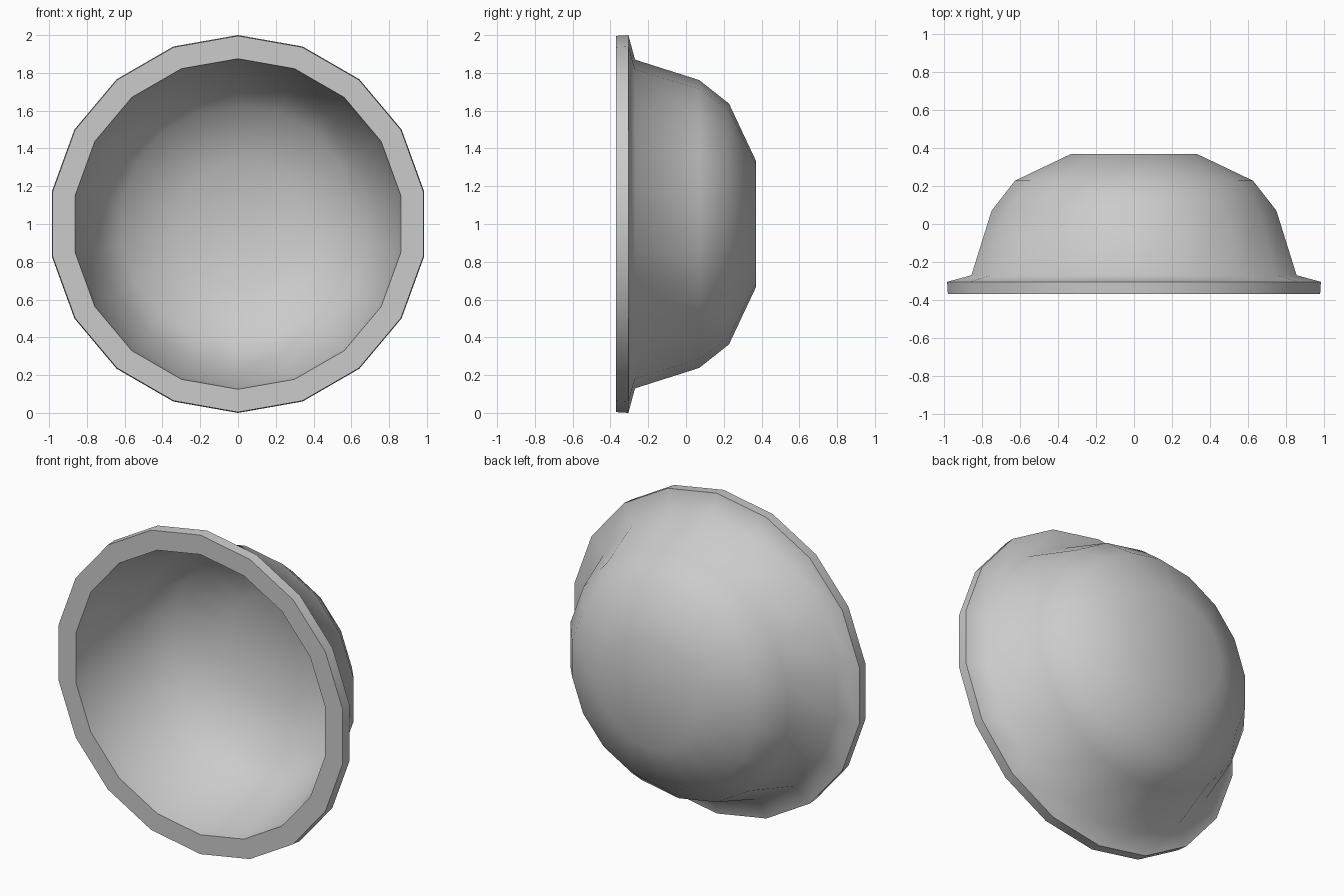
import bpy
import bmesh
import math

if "Cube" in bpy.data.objects:
    bpy.data.objects.remove(bpy.data.objects["Cube"])

SIDES = 18
CENTRE_Z = 1.0

# (radius, y) from the closed back, around the flange, to the inner floor
PROFILE = [
    (0.335, 0.37), (0.637, 0.228), (0.762, 0.07), (0.87, -0.27),   # outer wall
    (1.0, -0.305), (0.996, -0.37), (0.875, -0.37),                 # flange
    (0.86, -0.27), (0.75, 0.065), (0.627, 0.217), (0.33, 0.36),    # inner wall
]


def add_ring(bm, radius, y):
    ring = []
    for i in range(SIDES):
        a = math.pi / 2 + 2 * math.pi * i / SIDES
        ring.append(bm.verts.new((radius * math.cos(a), y, CENTRE_Z + radius * math.sin(a))))
    return ring


# Flanged bowl lying on its side, open to the front
bm = bmesh.new()
rings = [add_ring(bm, r, y) for r, y in PROFILE]
for a, b in zip(rings, rings[1:]):
    for i in range(SIDES):
        j = (i + 1) % SIDES
        bm.faces.new((a[i], a[j], b[j], b[i]))

# Flat back and inner floor
bm.faces.new(rings[0])
bm.faces.new(rings[-1])
bmesh.ops.recalc_face_normals(bm, faces=bm.faces)

mesh = bpy.data.meshes.new("bowl")
bm.to_mesh(mesh)
bm.free()
bowl = bpy.data.objects.new("bowl", mesh)
bpy.context.collection.objects.link(bowl)

# Smooth walls, crisp flange edges
bpy.context.view_layer.objects.active = bowl
bowl.select_set(True)
bpy.ops.object.shade_smooth_by_angle(angle=math.radians(62))
